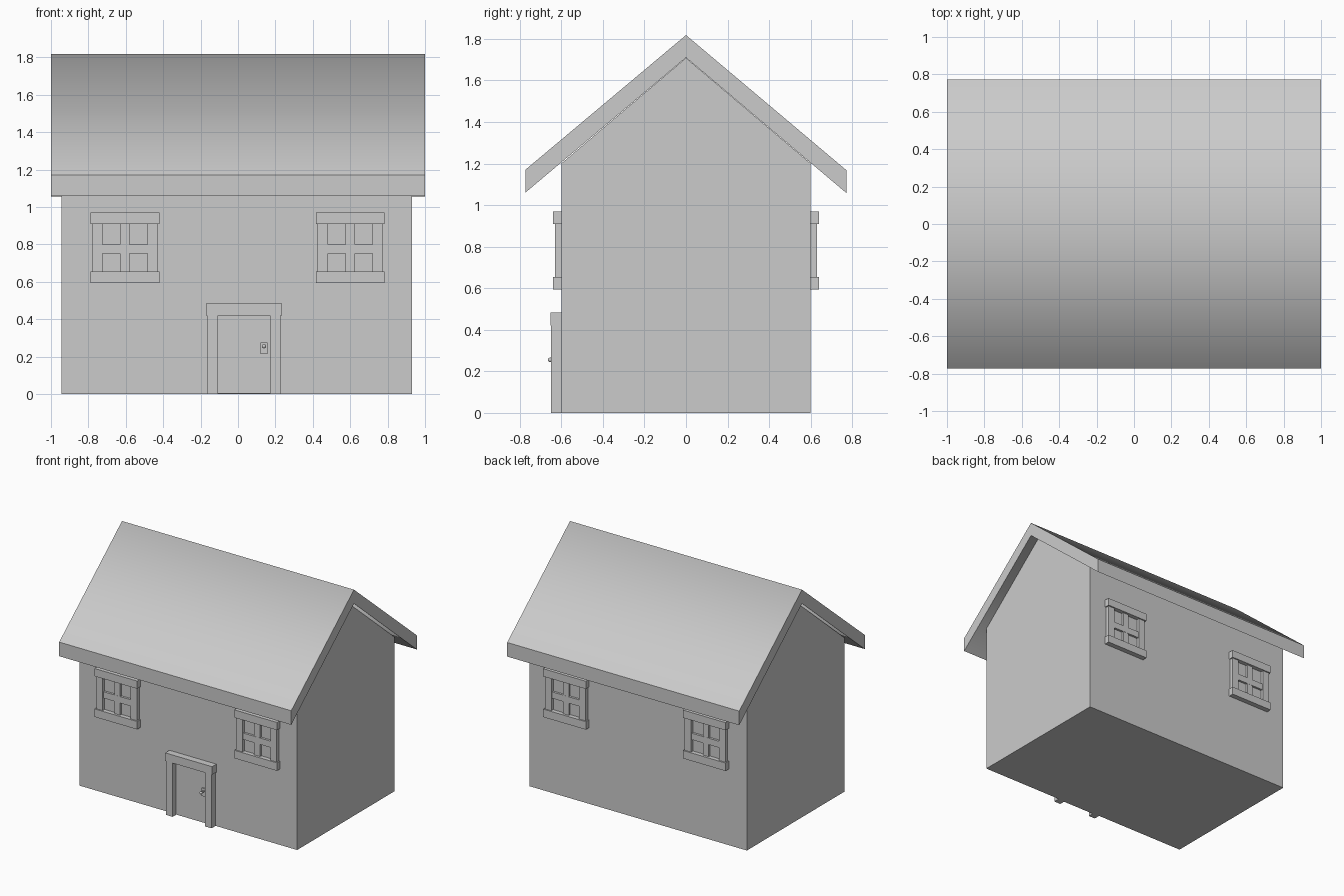
import bpy
import bmesh
from mathutils import Matrix

cube = bpy.data.objects.get("Cube")
if cube:
    bpy.data.objects.remove(cube, do_unlink=True)

plaster = bpy.data.materials.new("light_grey")
plaster.use_nodes = True
grey = (0.6, 0.6, 0.6, 1)
plaster.diffuse_color = grey
plaster.node_tree.nodes["Principled BSDF"].inputs["Base Color"].default_value = grey


def finish(name, bm):
    bmesh.ops.recalc_face_normals(bm, faces=bm.faces)
    mesh = bpy.data.meshes.new(name)
    bm.to_mesh(mesh)
    bm.free()
    mesh.materials.append(plaster)
    obj = bpy.data.objects.new(name, mesh)
    bpy.context.collection.objects.link(obj)
    return obj


def box(name, x, y, z):
    """Box spanning the given (low, high) ranges."""
    bm = bmesh.new()
    bmesh.ops.create_cube(bm, size=1)
    for v in bm.verts:
        v.co = [r[0] if c < 0 else r[1] for c, r in zip(v.co, (x, y, z))]
    return finish(name, bm)


def prism(name, profile, x0, x1):
    """Extrude a (y, z) profile along x."""
    bm = bmesh.new()
    face = bm.faces.new([bm.verts.new((x0, y, z)) for y, z in profile])
    ext = bmesh.ops.extrude_face_region(bm, geom=[face])
    moved = [g for g in ext["geom"] if isinstance(g, bmesh.types.BMVert)]
    bmesh.ops.translate(bm, verts=moved, vec=(x1 - x0, 0, 0))
    return finish(name, bm)


# House body with gable ends
prism("walls", [(-0.6, 0), (0.6, 0), (0.6, 1.2), (0, 1.708), (-0.6, 1.2)], -0.945, 0.93)

# Roof: softly shaded over the ridge, crisp everywhere else
roof = prism("roof", [(-0.773, 1.06), (-0.773, 1.17), (0, 1.818), (0.773, 1.167),
                      (0.773, 1.057), (0, 1.71)], -1, 1)
verts = roof.data.vertices
for face in roof.data.polygons:
    face.use_smooth = True
for edge in roof.data.edges:
    a, b = (verts[i].co for i in edge.vertices)
    on_ridge = abs(a.y) < 0.01 and abs(b.y) < 0.01 and abs(a.x - b.x) > 1
    edge.use_edge_sharp = not on_ridge


# Windows: sill, lintel, jambs, glass and crossing bars
def window(label, cx, side):
    def part(name, x0, x1, z0, z1, depth):
        y = sorted((side * 0.59, side * (0.6 + depth)))
        box(f"{label}_{name}", (cx + x0, cx + x1), y, (z0, z1))

    part("sill", -0.184, 0.184, 0.593, 0.655, 0.04)
    part("lintel", -0.184, 0.184, 0.91, 0.97, 0.04)
    part("glass", -0.13, 0.13, 0.65, 0.915, 0.006)
    part("vertical_bar", -0.025, 0.025, 0.65, 0.915, 0.022)
    part("horizontal_bar", -0.125, 0.125, 0.75, 0.80, 0.023)
    part("left_jamb", 0.12, 0.175, 0.65, 0.915, 0.03)
    part("right_jamb", -0.175, -0.12, 0.65, 0.915, 0.03)


for row, side in (("front", -1), ("back", 1)):
    window(f"{row}_right_window", -0.605, side)
    window(f"{row}_left_window", 0.6, side)

# Door and its surround
box("door_right_jamb", (-0.165, -0.108), (-0.65, -0.59), (0, 0.422))
box("door_left_jamb", (0.17, 0.227), (-0.65, -0.59), (0, 0.422))
box("door_lintel", (-0.17, 0.234), (-0.653, -0.59), (0.42, 0.483))
box("door_panel", (-0.11, 0.172), (-0.61, -0.59), (0.003, 0.422))

# Door handle
box("handle_plate", (0.121, 0.157), (-0.62, -0.605), (0.213, 0.275))
box("handle_stem", (0.134, 0.144), (-0.655, -0.615), (0.25, 0.26))
bm = bmesh.new()
bmesh.ops.create_uvsphere(bm, u_segments=12, v_segments=8, radius=0.011,
                          matrix=Matrix.Translation((0.139, -0.654, 0.255)))
for face in bm.faces:
    face.smooth = True
finish("handle_knob", bm)
